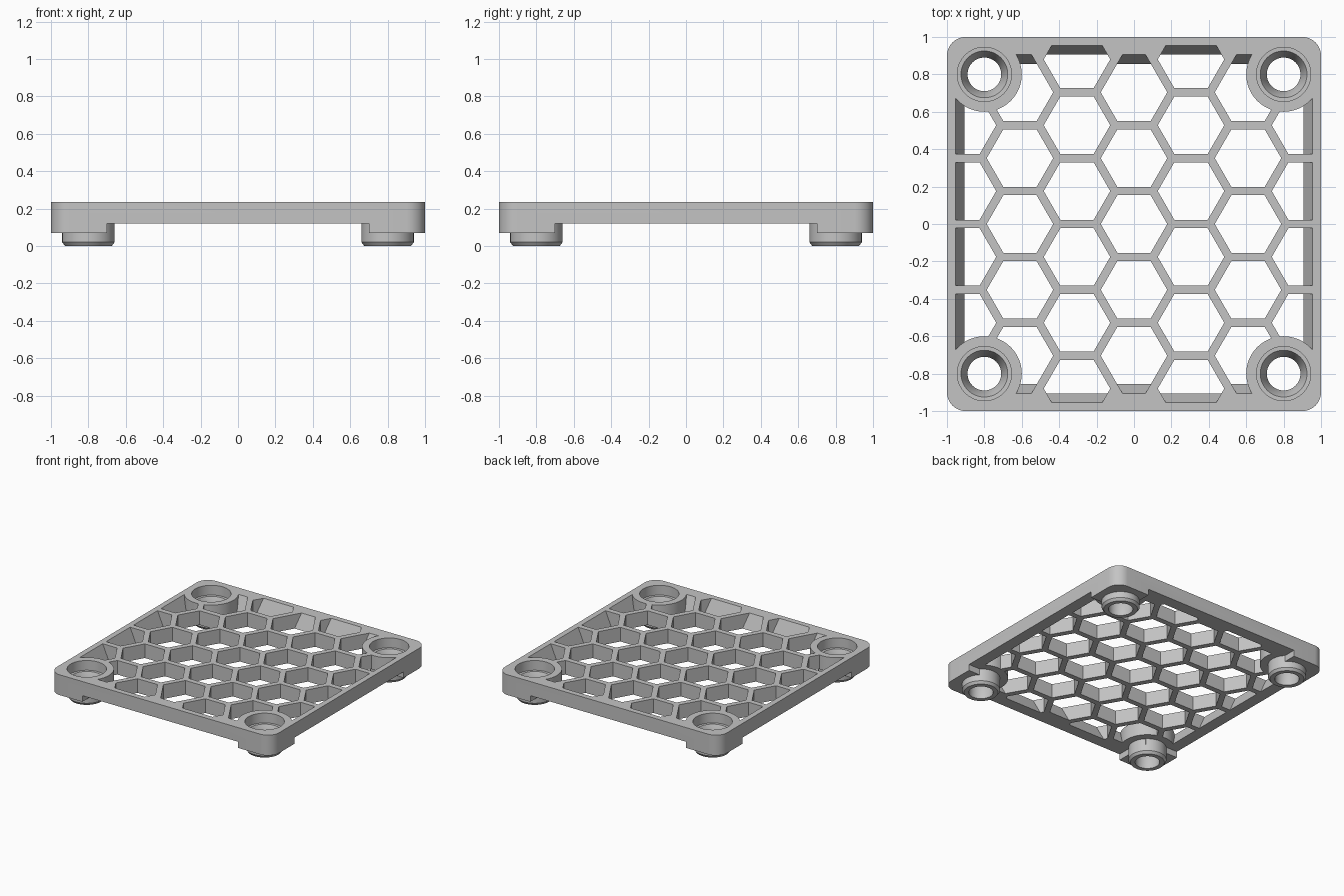
import bpy, bmesh, math
from mathutils import Vector

cube = bpy.data.objects.get("Cube")
if cube:
    bpy.data.objects.remove(cube)

TOP, UNDER, LEG = 0.235, 0.12, 0.07     # heights of deck top, deck underside, corner pads
PITCH, APOTHEM = 0.352, 0.154           # honeycomb spacing and cell half height
RADIUS = APOTHEM * 2 / math.sqrt(3)
POST = 0.8                              # corner post centre
CORNERS = [(sx * POST, sy * POST) for sx in (-1, 1) for sy in (-1, 1)]


def loft(bm, rings):
    """Skin a stack of equal-length rings and cap both ends."""
    loops = [[bm.verts.new(p) for p in ring] for ring in rings]
    for low, high in zip(loops, loops[1:]):
        for i in range(len(low)):
            j = (i + 1) % len(low)
            bm.faces.new((low[i], low[j], high[j], high[i]))
    bm.faces.new(loops[0][::-1])
    bm.faces.new(loops[-1])


def make(name, stacks):
    bm = bmesh.new()
    for rings in stacks:
        loft(bm, rings)
    bmesh.ops.recalc_face_normals(bm, faces=bm.faces[:])
    mesh = bpy.data.meshes.new(name)
    bm.to_mesh(mesh)
    bm.free()
    obj = bpy.data.objects.new(name, mesh)
    bpy.context.collection.objects.link(obj)
    return obj


def circle(cx, cy, r, z, n=64):
    return [Vector((cx + r * math.cos(2 * math.pi * k / n),
                    cy + r * math.sin(2 * math.pi * k / n), z)) for k in range(n)]


def turned(name, profile):
    """The same turned shape at all four corners."""
    return make(name, [[circle(cx, cy, r, z) for r, z in profile] for cx, cy in CORNERS])


def box(name, hx, hy, z0, z1):
    return make(name, [[[(-hx, -hy, z), (hx, -hy, z), (hx, hy, z), (-hx, hy, z)]
                        for z in (z0, z1)]])


def combine(target, tool, operation):
    mod = target.modifiers.new("cut", 'BOOLEAN')
    mod.object, mod.operation, mod.solver = tool, operation, 'EXACT'
    tool.hide_render = True
    bpy.ops.object.select_all(action='DESELECT')
    bpy.context.view_layer.objects.active = target
    target.select_set(True)
    bpy.ops.object.modifier_apply(modifier=mod.name)
    bpy.data.objects.remove(tool)


# Rounded square slab, undercut so only the corner pads reach down
def rounded_square(z, half=1.0, r=0.1, n=10):
    ring = []
    for q, (sx, sy) in enumerate([(1, 1), (-1, 1), (-1, -1), (1, -1)]):
        for k in range(n + 1):
            a = math.pi / 2 * (q + k / n)
            ring.append((sx * (half - r) + r * math.cos(a),
                         sy * (half - r) + r * math.sin(a), z))
    return ring


frame = make("honeycomb_frame", [[rounded_square(LEG), rounded_square(TOP)]])
combine(frame, box("undercut_x", 0.7, 1.2, 0, UNDER), 'DIFFERENCE')
combine(frame, box("undercut_y", 1.2, 0.7, 0, UNDER), 'DIFFERENCE')


# Hexagonal openings; those at the border end in a sloping wall
def cell(cx, cy, z, end, is_last):
    slope = 0.05 * (TOP - z) / (TOP - UNDER)
    up = down = APOTHEM
    if is_last:
        reach = end - slope - abs(cy)
        up, down = (reach, down) if cy > 0 else (up, reach)
    wide = lambda t: RADIUS - t / math.sqrt(3)
    side = 0.955 - slope
    pts = [(RADIUS, 0), (wide(up), up), (-wide(up), up),
           (-RADIUS, 0), (-wide(down), -down), (wide(down), -down)]
    return [(max(-side, min(side, cx + x)), cy + y, z) for x, y in pts]


cells = []
for col in range(-3, 4):
    odd = col % 2
    for row in range(-3, 3) if odd else range(-2, 3):
        cx = col * PITCH * math.sqrt(3) / 2
        cy = (row + odd / 2) * PITCH
        last = abs(cy) > 0.65
        if last and abs(col) == 3:
            continue
        end = 0.955 if odd else 0.905
        cells.append([cell(cx, cy, z, end, last) for z in (UNDER - 0.02, TOP + 0.02)])
openings = make("cell_cutter", cells)
combine(openings, turned("post_keepout", [(0.2, 0.0), (0.2, 0.4)]), 'DIFFERENCE')
combine(frame, openings, 'DIFFERENCE')

# Chamfered round feet, then stepped sockets bored through the posts
combine(frame, turned("feet", [(0.125, 0), (0.14, 0.02), (0.14, 0.15)]), 'UNION')
combine(frame, turned("socket_cutter", [(0.09, -0.05), (0.09, 0.08), (0.125, 0.155),
                                        (0.145, 0.156), (0.145, 0.3)]), 'DIFFERENCE')

# Single grey finish
grey = bpy.data.materials.new("light_grey")
grey.use_nodes = True
colour = (0.55, 0.55, 0.55, 1)
grey.diffuse_color = colour
grey.node_tree.nodes["Principled BSDF"].inputs["Base Color"].default_value = colour
frame.data.materials.clear()
frame.data.materials.append(grey)

bpy.ops.object.select_all(action='DESELECT')
bpy.context.view_layer.objects.active = frame
frame.select_set(True)
bpy.ops.object.shade_smooth_by_angle(angle=math.radians(25))
